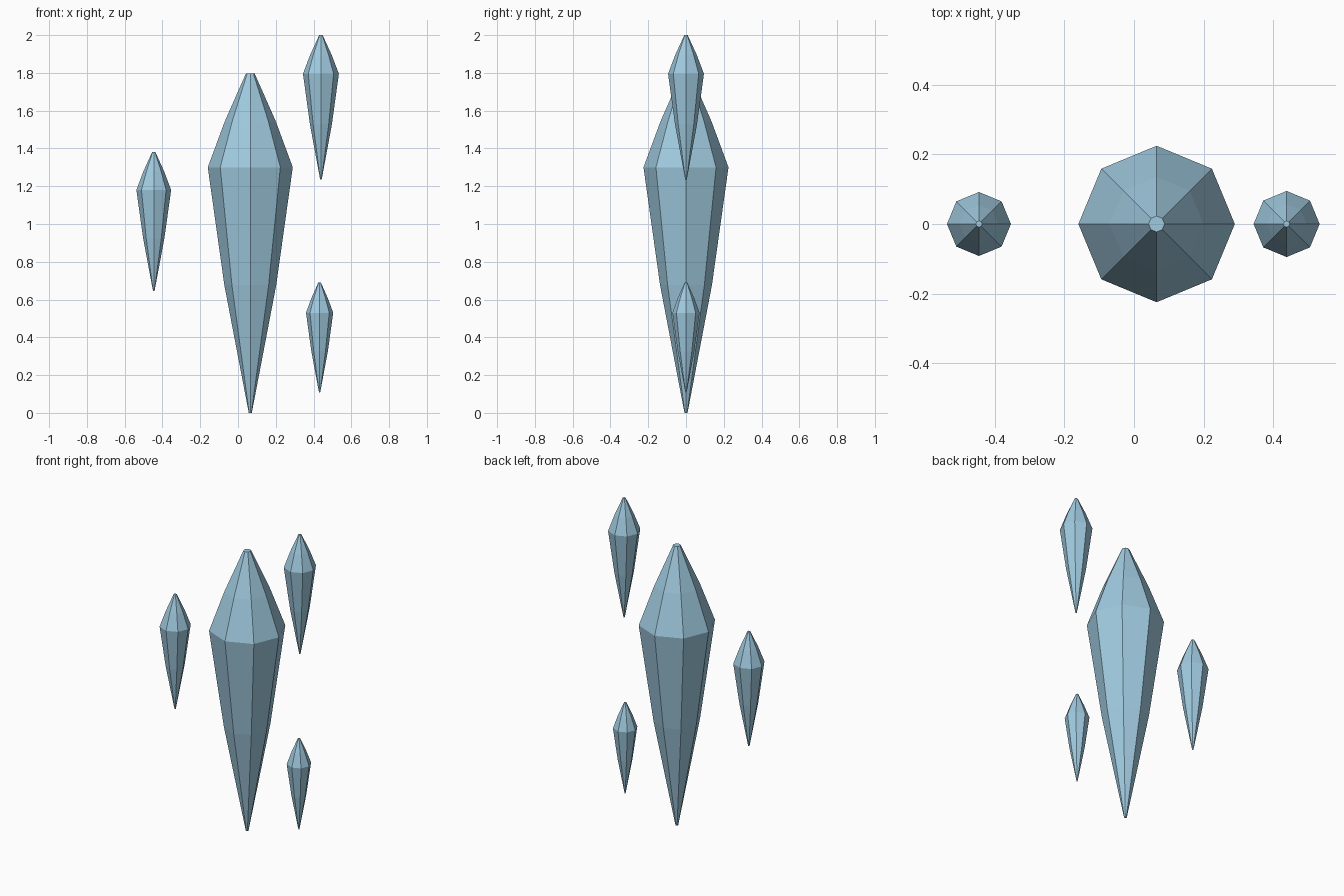
import bpy, bmesh, math

if "Cube" in bpy.data.objects:
    bpy.data.objects.remove(bpy.data.objects["Cube"])

ice = bpy.data.materials.new("ice_blue")
ice.diffuse_color = (0.35, 0.59, 0.74, 1.0)
ice.use_nodes = True
ice.node_tree.nodes["Principled BSDF"].inputs["Base Color"].default_value = ice.diffuse_color

SIDES = 8


def crystal(name, x, bottom, girdle, top, radius, tip, point):
    """Eight-sided shard: stacked rings from the lower point to the flat tip."""
    profile = [
        (point, bottom),
        (radius * 0.61, bottom + (girdle - bottom) * 0.52),
        (radius, girdle),
        (radius * 0.6, girdle + (top - girdle) * 0.49),
        (tip, top),
    ]
    bm = bmesh.new()
    rings = []
    for r, z in profile:
        rings.append([bm.verts.new((r * math.cos(math.tau * i / SIDES),
                                    r * math.sin(math.tau * i / SIDES), z))
                      for i in range(SIDES)])
    for low, high in zip(rings, rings[1:]):
        for i in range(SIDES):
            j = (i + 1) % SIDES
            bm.faces.new((low[i], low[j], high[j], high[i]))
    bm.faces.new(rings[0][::-1])
    bm.faces.new(rings[-1])
    mesh = bpy.data.meshes.new(name)
    bm.to_mesh(mesh)
    bm.free()
    mesh.materials.append(ice)
    obj = bpy.data.objects.new(name, mesh)
    obj.location.x = x
    bpy.context.collection.objects.link(obj)


# Large central shard
crystal("main_crystal", 0.065, 0.0, 1.30, 1.797, 0.225, 0.023, 0.008)
# Floating small shards
crystal("upper_right_shard", 0.439, 1.235, 1.795, 2.0, 0.095, 0.009, 0.004)
crystal("left_shard", -0.446, 0.645, 1.18, 1.38, 0.092, 0.009, 0.004)
crystal("lower_right_shard", 0.432, 0.107, 0.53, 0.69, 0.072, 0.007, 0.003)
